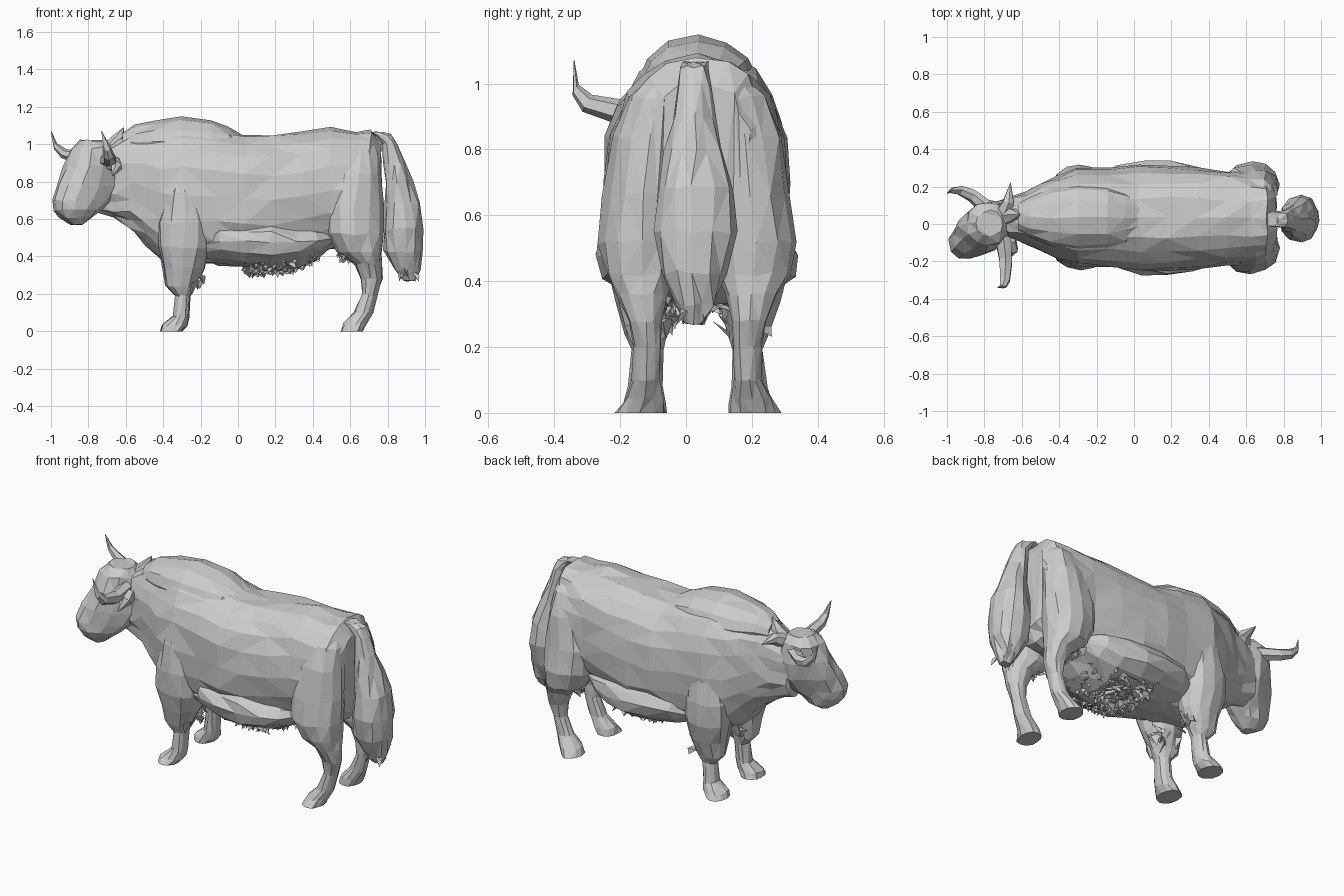
import bpy, bmesh, math, random
from mathutils import Vector

random.seed(7)
if "Cube" in bpy.data.objects:
    bpy.data.objects.remove(bpy.data.objects["Cube"])

MID = 0.035  # body centre line in y
X, Y, Z = Vector((1, 0, 0)), Vector((0, 1, 0)), Vector((0, 0, 1))

coat = bpy.data.materials.new("grey coat")
coat.use_nodes = True
coat.diffuse_color = (0.6, 0.6, 0.6, 1)
coat.node_tree.nodes["Principled BSDF"].inputs["Base Color"].default_value = coat.diffuse_color


def finish(name, bm):
    bmesh.ops.triangulate(bm, faces=bm.faces[:])
    bmesh.ops.recalc_face_normals(bm, faces=bm.faces[:])
    mesh = bpy.data.meshes.new(name)
    bm.to_mesh(mesh)
    bm.free()
    mesh.materials.append(coat)
    obj = bpy.data.objects.new(name, mesh)
    bpy.context.collection.objects.link(obj)


def loft(name, rings, u, v, sides=12, power=2.0, rough=0.007):
    """Skin a row of rounded rings, each (centre, radius along u, radius along v)."""
    bm = bmesh.new()
    rows = []
    for centre, ru, rv in rings:
        row = []
        for i in range(sides):
            a = math.tau * i / sides
            c, s = math.cos(a), math.sin(a)
            c = math.copysign(abs(c) ** (2 / power), c)
            s = math.copysign(abs(s) ** (2 / power), s)
            k = rough * min(1, min(ru, rv) / 0.08)
            shake = Vector([random.uniform(-k, k) for _ in range(3)])
            if centre[2] == 0:
                shake.z = 0
            row.append(bm.verts.new(Vector(centre) + u * ru * c + v * rv * s + shake))
        rows.append(row)
    for a, b in zip(rows, rows[1:]):
        for i in range(sides):
            j = (i + 1) % sides
            bm.faces.new((a[i], a[j], b[j], b[i]))
    bm.faces.new(rows[0])
    bm.faces.new(rows[-1])
    finish(name, bm)


def along_x(table):
    """Rows of x, top, bottom, half width."""
    return [((x, MID, (t + b) / 2), w, (t - b) / 2) for x, t, b, w in table]


def along_z(table, side):
    """Rows of z, front x, back x, inner and outer distance from the centre line."""
    return [(((a + b) / 2, MID + side * (i + o) / 2, z), (b - a) / 2, (o - i) / 2)
            for z, a, b, i, o in table]


def spike(name, points, radius):
    """Tapered curved horn or ear."""
    path = [Vector(p) for p in points]
    d = (path[-1] - path[0]).normalized()
    u = d.cross(Y if abs(d.y) < 0.8 else X).normalized()
    n = len(path) - 1
    radii = [radius * (1 - i / n) ** 0.7 + 0.002 for i in range(n + 1)]
    loft(name, [(p, r, r) for p, r in zip(path, radii)], u, d.cross(u), 6, 2, 0.003)


def tufts(name, count, place, length, radius, spread=0.03):
    """Cluster of jagged hanging locks of hair."""
    bm = bmesh.new()
    for _ in range(count):
        root = Vector(place())
        tip = root + Vector((random.uniform(-spread, spread), random.uniform(-spread, spread),
                             -random.uniform(0.3, 1) * length))
        turn = random.uniform(0, 2)
        base = [bm.verts.new(root + radius * Vector((math.cos(turn + k * math.tau / 3),
                math.sin(turn + k * math.tau / 3), random.uniform(-.6, .6))))
                for k in range(3)]
        end = bm.verts.new(tip)
        bm.faces.new(base)
        for k in range(3):
            bm.faces.new((base[k], base[(k + 1) % 3], end))
    finish(name, bm)


def under_belly():
    """Random root on the underside of the belly hair."""
    x, y = random.uniform(0.05, 0.43), random.uniform(-0.2, 0.2)
    return x, MID + y, 0.335 + 1.6 * y * y + 1.3 * max(0, x - 0.25) ** 1.5


# Body with neck and brisket, and a narrow hump over the shoulders
loft("body", along_x([
    (-0.75, 0.97, 0.63, 0.08), (-0.66, 1.01, 0.61, 0.11), (-0.58, 1.06, 0.55, 0.14),
    (-0.50, 1.08, 0.47, 0.18), (-0.42, 1.09, 0.39, 0.22), (-0.30, 1.10, 0.36, 0.26),
    (-0.12, 1.085, 0.36, 0.275), (0.03, 1.05, 0.36, 0.285), (0.18, 1.055, 0.35, 0.285),
    (0.34, 1.07, 0.38, 0.27), (0.50, 1.085, 0.43, 0.25), (0.63, 1.07, 0.45, 0.25),
    (0.71, 1.07, 0.48, 0.225), (0.76, 1.0, 0.54, 0.16)]), Y, Z, 20, 2.4, 0.01)
loft("hump", along_x([
    (-0.62, 1.06, 0.94, 0.07), (-0.55, 1.105, 0.92, 0.11), (-0.45, 1.125, 0.90, 0.15),
    (-0.30, 1.145, 0.88, 0.18), (-0.14, 1.125, 0.90, 0.17), (-0.05, 1.09, 0.92, 0.14),
    (0.03, 1.05, 0.94, 0.09)]), Y, Z, 12, 2, 0.005)

# Long belly hair
loft("belly_skirt", along_x([
    (-0.20, 0.52, 0.39, 0.20), (-0.10, 0.59, 0.36, 0.27), (0.05, 0.62, 0.335, 0.30),
    (0.18, 0.62, 0.32, 0.315), (0.32, 0.60, 0.335, 0.28), (0.42, 0.58, 0.39, 0.25),
    (0.50, 0.55, 0.45, 0.18)]), Y, Z, 16, 2.1, 0.012)
tufts("belly_tufts", 300, under_belly, 0.055, 0.032, 0.05)

# Legs with hairy upper parts
FRONT = [(0, -.415, -.30, .09, .25), (.03, -.41, -.27, .10, .23), (.08, -.35, -.26, .105, .21),
         (.19, -.335, -.255, .105, .20), (.24, -.385, -.23, .09, .22), (.34, -.40, -.18, .06, .25),
         (.45, -.43, -.155, .05, .28), (.58, -.43, -.15, .05, .28), (.74, -.38, -.19, .06, .265),
         (.90, -.32, -.22, .08, .21)]
HIND = [(0, .55, .665, .095, .25), (.04, .565, .69, .10, .225), (.10, .62, .72, .11, .20),
        (.20, .665, .745, .11, .195), (.28, .655, .77, .105, .21), (.36, .62, .77, .09, .245),
        (.42, .53, .77, .06, .28), (.52, .48, .775, .045, .30), (.66, .47, .775, .04, .285),
        (.84, .52, .765, .03, .255), (.96, .56, .75, .03, .21), (1.03, .60, .73, .03, .13)]
for side, label in ((1, "left"), (-1, "right")):
    loft("front_leg_" + label, along_z(FRONT, side), X, Y, 12, 2.1)
    loft("hind_leg_" + label, along_z(HIND, side), X, Y, 12, 2.1)
    tufts("front_leg_tufts_" + label, 24, lambda: (random.uniform(-.35, -.2),
          MID + side * random.uniform(.07, .2), random.uniform(.26, .34)), 0.07, 0.03)
    tufts("hind_leg_tufts_" + label, 8, lambda: (random.uniform(.55, .64),
          MID + side * random.uniform(.1, .22), random.uniform(.39, .42)), 0.06, 0.03)

# Head turned to its right
forward = Vector((-0.87, -0.49, 0))
sideways = Vector((0.49, -0.87, 0))
HEAD = [(1.02, -.77, 0, .07, .07), (.98, -.78, 0, .115, .115), (.88, -.78, -.01, .155, .13),
        (.78, -.80, -.03, .18, .12), (.70, -.835, -.06, .17, .105), (.65, -.86, -.08, .13, .10),
        (.61, -.865, -.08, .09, .08), (.57, -.865, -.085, .03, .04)]
loft("head", [((x, y, z), f, s) for z, x, y, f, s in HEAD], forward, sideways, 12, 2.1)

# Horns and ears
spike("horn_left", [(-.78, .08, .94), (-.87, .155, .935), (-.93, .18, .95), (-.975, .18, .99),
                    (-1.0, .165, 1.07)], .04)
spike("horn_right", [(-.70, -.08, .92), (-.685, -.20, .915), (-.69, -.30, .94),
                     (-.70, -.335, .98), (-.73, -.34, 1.07)], .045)
spike("ear_left", [(-.70, .05, .96), (-.67, .12, 1.0), (-.66, .22, 1.0)], .05)
spike("ear_right", [(-.68, -.08, .90), (-.65, -.14, .88), (-.67, -.19, .83)], .05)
spike("poll_hair", [(-.68, .04, .97), (-.64, .05, 1.03), (-.61, .05, 1.09)], .05)

# Tail stem and bushy switch
TAIL = [(1.065, .70, .77, .04), (1.05, .73, .82, .045), (1.00, .77, .855, .05),
        (.90, .78, .89, .065), (.80, .785, .93, .085), (.68, .785, .975, .11),
        (.55, .78, 1.0, .125), (.43, .785, .995, .105), (.33, .84, .975, .06), (.27, .88, .95, .03)]
loft("tail", [(((a + b) / 2, MID - 0.01, z), (b - a) / 2, w) for z, a, b, w in TAIL],
     X, Y, 12, 2.1, 0.01)
tufts("tail_tufts", 14, lambda: (random.uniform(.87, .95), MID + random.uniform(-.05, .04),
      random.uniform(.30, .36)), 0.08, 0.025)
